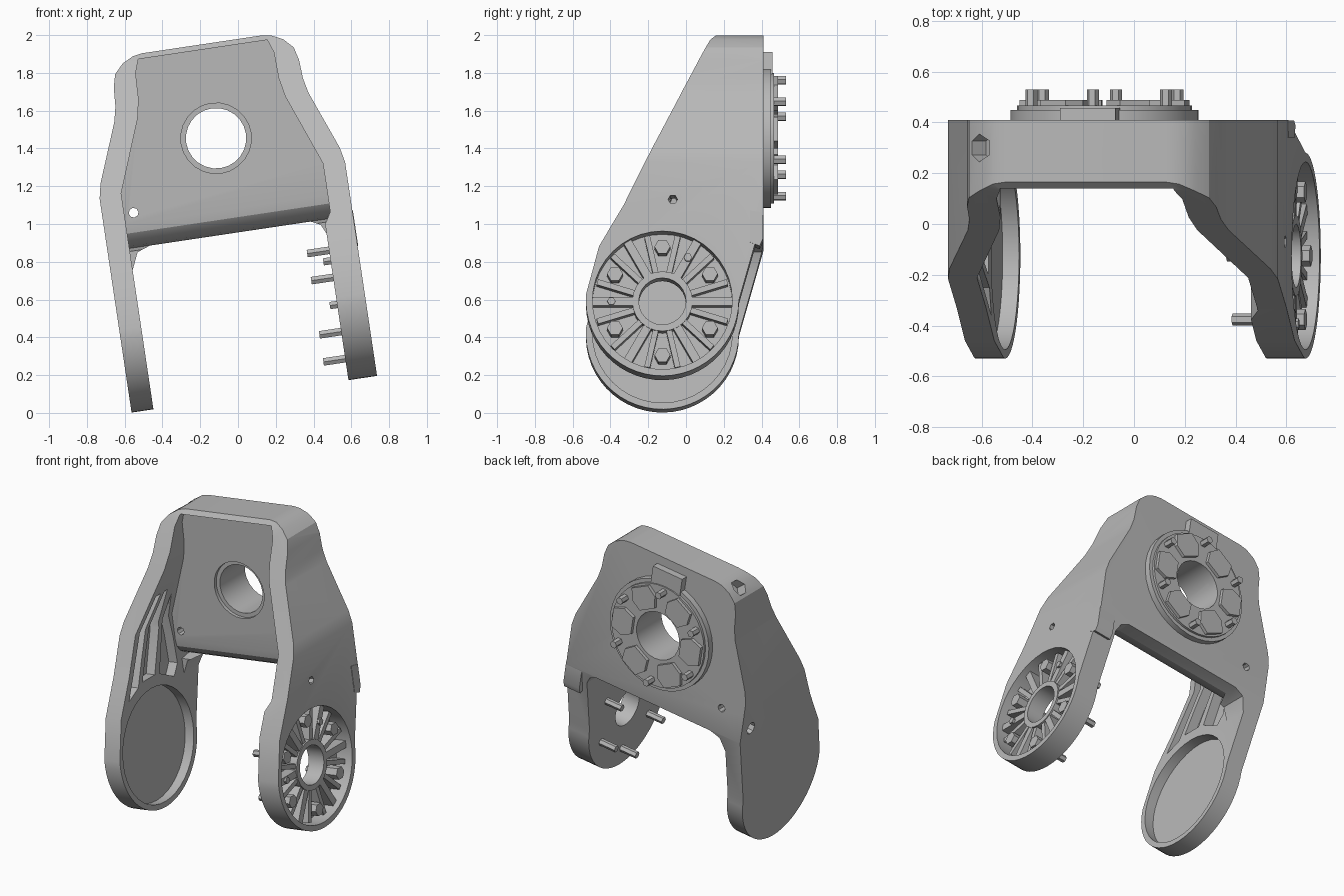
import bpy, bmesh
from math import sin, cos, radians
from mathutils import Matrix, Vector

cube = bpy.data.objects.get("Cube")
if cube:
    bpy.data.objects.remove(cube)

grey = bpy.data.materials.new("plain_grey")
grey.use_nodes = True
colour = (0.48, 0.48, 0.48, 1)
grey.diffuse_color = colour
grey.node_tree.nodes["Principled BSDF"].inputs["Base Color"].default_value = colour

# The bracket is built upright, then leaned sideways by this transform
LEAN = Matrix.Rotation(radians(-8.5), 4, 'Y') @ Matrix.Translation((0.1, 0, 0))
DISC_Y, DISC_Z, HOLE_Z = -0.125, 0.49, 1.455
parts = []


def prism(name, pts, axis, a, b):
    """Extrude a profile along x (points are y, z) or along y (points are x, z)."""
    bm = bmesh.new()
    place = (lambda p, t: (t, p[0], p[1])) if axis == 'x' else (lambda p, t: (p[0], t, p[1]))
    low = [bm.verts.new(place(p, a)) for p in pts]
    high = [bm.verts.new(place(p, b)) for p in pts]
    bm.faces.new(low)
    bm.faces.new(high[::-1])
    n = len(pts)
    for i in range(n):
        j = (i + 1) % n
        bm.faces.new((low[i], high[i], high[j], low[j]))
    bmesh.ops.recalc_face_normals(bm, faces=bm.faces)
    me = bpy.data.meshes.new(name)
    bm.to_mesh(me)
    bm.free()
    me.materials.append(grey)
    ob = bpy.data.objects.new(name, me)
    bpy.context.collection.objects.link(ob)
    return ob


def circle(cx, cz, r, n=32, start=0.0, end=360.0):
    steps = n if end - start >= 360 else n - 1
    return [polar(cx, cz, r, start + (end - start) * i / steps) for i in range(n)]


def polar(cx, cz, r, deg):
    return cx + r * cos(radians(deg)), cz + r * sin(radians(deg))


def bar(cx, cz, r0, r1, width, deg):
    """Rectangle lying along a radius."""
    d = Vector((cos(radians(deg)), sin(radians(deg))))
    s = Vector((-d.y, d.x)) * width / 2
    c = Vector((cx, cz))
    return [tuple(c + d * r + k * s) for r, k in ((r0, -1), (r1, -1), (r1, 1), (r0, 1))]


def boolean(ob, cutter, op='DIFFERENCE'):
    mod = ob.modifiers.new("cut", 'BOOLEAN')
    mod.operation, mod.solver, mod.object = op, 'EXACT', cutter
    dg = bpy.context.evaluated_depsgraph_get()
    me = bpy.data.meshes.new_from_object(ob.evaluated_get(dg))
    ob.modifiers.clear()
    ob.data = me
    bpy.data.objects.remove(cutter)


def keep(ob):
    parts.append(ob)
    return ob


# Outer body: front silhouette crossed with side silhouette
half = [(0.657, 0), (0.657, 1.23), (0.64, 1.31), (0.52, 1.62), (0.502, 1.7),
        (0.496, 1.8), (0.478, 1.87), (0.43, 1.92), (0.37, 1.95), (0.32, 1.958)]
body = keep(prism("bracket_body", half + [(-x, z) for x, z in half[::-1]], 'y', -0.8, 0.41))
side = circle(DISC_Y, DISC_Z, 0.405, 28, 175, 360) + [
    (0.41, 0.95), (0.41, 2.1), (0.165, 2.1), (0.165, 1.958), (0.13, 1.92),
    (-0.01, 1.65), (-0.33, 1.0), (-0.46, 0.78)]
boolean(body, prism("side_shape", side, 'x', -1, 1), 'INTERSECT')

# Front pocket between the legs; the back plate has a rounded lower lip
inner = [(0.504, -1), (0.504, 0.92), (0.54, 0.98), (0.54, 1.24), (0.395, 1.62),
         (0.375, 1.72), (0.37, 1.86), (0.345, 1.93),
         (-0.345, 1.93), (-0.37, 1.86), (-0.375, 1.72), (-0.395, 1.62),
         (-0.54, 1.24), (-0.54, -1)]
pocket = prism("pocket", inner, 'y', -2, 1)
lip = [(-1.5, -0.5), (0.22, -0.5), (0.22, 0.93), (0.32, 0.946), (0.265, 0.957),
       (0.215, 0.985), (0.185, 1.025), (0.178, 1.07), (0.178, 2.5), (-1.5, 2.5)]
boolean(pocket, prism("lip", lip, 'x', -2, 2), 'INTERSECT')
boolean(body, pocket)
gap = [(-0.54, -1), (0.504, -1), (0.504, 0.87), (0.48, 0.92), (0.43, 0.945),
       (-0.43, 0.945), (-0.5, 0.92), (-0.54, 0.83)]
boolean(body, prism("gap", gap, 'y', -2, 2))

# Round recess and slanted ribbed channels on the inside of the plain leg
boolean(body, prism("recess", circle(DISC_Y, DISC_Z, 0.37, 40), 'x', -0.605, -0.5))
floor_line = [(-0.3, 0.6), (-0.605, 0.6), (-0.605, 1.25), (-0.47, 1.6), (-0.3, 1.6)]
for outline in (
        [(-0.36, 0.86), (-0.25, 0.91), (-0.19, 1.05), (-0.01, 1.45), (-0.06, 1.45), (-0.29, 0.99)],
        [(-0.2, 0.93), (-0.07, 0.93), (0.03, 1.2), (0.06, 1.45), (0.03, 1.45), (-0.13, 1.1)],
        [(-0.02, 0.92), (0.12, 0.85), (0.17, 0.92), (0.16, 1.1), (0.12, 1.4), (0.08, 1.25)]):
    channel = prism("channel", floor_line, 'y', -0.6, 0.4)
    boolean(channel, prism("outline", outline, 'x', -1, 0), 'INTERSECT')
    boolean(body, channel)

# Bearing recess on the outside of the other leg, and its centre hole
boolean(body, prism("recess", circle(DISC_Y, DISC_Z, 0.37, 40), 'x', 0.54, 0.8))
boolean(body, prism("bore", circle(DISC_Y, DISC_Z, 0.125, 24), 'x', 0.4, 0.8))

# Main hole in the back plate and small drilled holes
boolean(body, prism("bore", circle(0, HOLE_Z, 0.16, 24), 'y', 0, 1))
boolean(body, prism("bore", circle(0, HOLE_Z, 0.187, 24), 'y', 0, 0.2))
boolean(body, prism("bore", circle(-0.49, 1.13, 0.026, 8), 'y', 0.1, 1))
boolean(body, prism("bore", circle(-0.07, 1.03, 0.025, 6), 'x', 0.4, 1))
boolean(body, prism("bore", circle(0.31, 1.02, 0.04, 8), 'x', -1, -0.58))
drill = prism("bore", circle(0.3, 0, 0.055, 6), 'x', -0.12, 0.07)
drill.data.transform(Matrix.Translation((-0.43, 0, 1.92)) @ Matrix.Rotation(radians(45), 4, 'Y'))
boolean(body, drill)

# Hub and spokes inside the bearing recess
hub = keep(prism("bearing_hub", circle(DISC_Y, DISC_Z, 0.16, 24), 'x', 0.53, 0.62))
boolean(hub, prism("bore", circle(DISC_Y, DISC_Z, 0.125, 24), 'x', 0.4, 0.8))
for k in range(6):
    keep(prism("bearing_spoke", bar(DISC_Y, DISC_Z, 0.15, 0.375, 0.045, 60 * k), 'x', 0.53, 0.615))
    for d in (-13, 13):
        keep(prism("bearing_rib", bar(DISC_Y, DISC_Z, 0.15, 0.36, 0.03, 60 * k + 30 + d),
                   'x', 0.53, 0.61))
    # Bolts through the bearing leg, poking out on the inside
    y, z = polar(DISC_Y, DISC_Z, 0.29, 60 * k + 30)
    keep(prism("leg_bolt_head", circle(y, z, 0.042, 6), 'x', 0.53, 0.635))
    keep(prism("leg_bolt_pin", circle(y, z, 0.023, 6), 'x', 0.387, 0.55))
for deg in (60, 180):
    y, z = polar(DISC_Y, DISC_Z, 0.27, deg)
    keep(prism("locating_pin", circle(y, z, 0.022, 6), 'x', 0.465, 0.63))

# Rear flange: stepped ring, pads, pins and an upper tab
for r, a, b in ((0.37, 0.4, 0.45), (0.345, 0.44, 0.466)):
    ring = keep(prism("rear_flange", circle(0, HOLE_Z, r, 36), 'y', a, b))
    boolean(ring, prism("bore", circle(0, HOLE_Z, 0.16, 24), 'y', 0, 1))
for k in range(6):
    a = 60 * k
    pad = [polar(0, HOLE_Z, r, a + d) for r, d in
           ((0.19, -18), (0.27, -20), (0.335, -11), (0.335, 11), (0.27, 20), (0.19, 18))]
    keep(prism("flange_pad", pad, 'y', 0.45, 0.488))
    x, z = polar(0, HOLE_Z, 0.31, a + 30)
    keep(prism("flange_pin", circle(x, z, 0.024, 6), 'y', 0.42, 0.53))
tab = [(-0.11, 1.76), (0.11, 1.76), (0.11, 1.9), (-0.11, 1.9)]
keep(prism("flange_tab", tab, 'y', 0.4, 0.457))

# Stop block on the back edge of the bearing leg
keep(prism("stop_block", [(0.34, 0.8), (0.39, 0.78), (0.408, 0.82), (0.408, 0.96), (0.34, 0.97)],
           'x', 0.54, 0.66))

# Lean every part and shade it
bpy.ops.object.select_all(action='DESELECT')
for ob in parts:
    ob.data.transform(LEAN)
    ob.data.update()
    ob.select_set(True)
bpy.context.view_layer.objects.active = body
bpy.ops.object.shade_smooth_by_angle(angle=radians(25))
